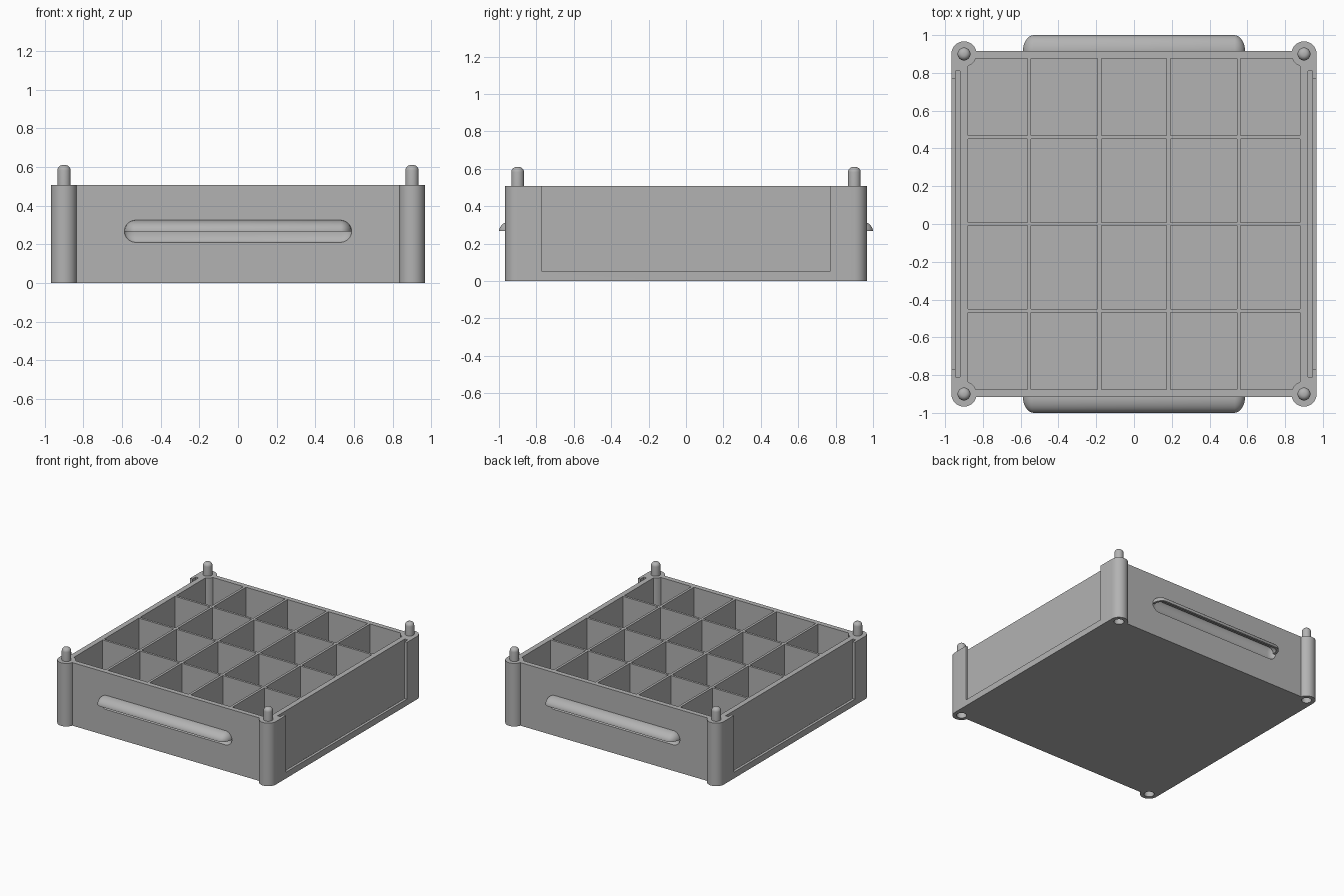
import bpy, bmesh, math
from mathutils import Matrix, Vector

HX, HY, TOP, POST = 0.967, 0.917, 0.508, 0.9
POST_R, PIN_R, GRIP_Z = 0.067, 0.034, 0.267
CORNERS = [(sx * POST, sy * POST) for sx in (-1, 1) for sy in (-1, 1)]

if "Cube" in bpy.data.objects:
    bpy.data.objects.remove(bpy.data.objects["Cube"], do_unlink=True)

grey = bpy.data.materials.new("plain grey")
grey.use_nodes = True
grey.diffuse_color = (0.45, 0.45, 0.45, 1)
grey.node_tree.nodes["Principled BSDF"].inputs["Base Color"].default_value = grey.diffuse_color


def make(name, bm):
    mesh = bpy.data.meshes.new(name)
    bmesh.ops.recalc_face_normals(bm, faces=bm.faces[:])
    bm.to_mesh(mesh)
    bm.free()
    mesh.materials.append(grey)
    obj = bpy.data.objects.new(name, mesh)
    bpy.context.collection.objects.link(obj)
    return obj


def add_box(bm, x0, x1, y0, y1, z0, z1):
    size = Matrix.Diagonal((x1 - x0, y1 - y0, z1 - z0, 1))
    centre = Matrix.Translation(((x0 + x1) / 2, (y0 + y1) / 2, (z0 + z1) / 2))
    bmesh.ops.create_cube(bm, size=1, matrix=centre @ size)


def add_cylinder(bm, x, y, r, z0, z1):
    bmesh.ops.create_cone(bm, cap_ends=True, segments=32, radius1=r, radius2=r, depth=z1 - z0,
                          matrix=Matrix.Translation((x, y, (z0 + z1) / 2)))


def add_capsule(bm, half, rx, ry, rz):
    """Ellipsoid stretched along x into a round-ended bar."""
    new = bmesh.ops.create_uvsphere(bm, u_segments=32, v_segments=17, radius=1,
                                    matrix=Matrix.Rotation(math.pi / 2, 4, 'Y'))["verts"]
    for v in new:
        shift = math.copysign(half - rx, v.co.x)
        v.co = Vector((v.co.x * rx + shift, v.co.y * ry, v.co.z * rz))


def keep_above(bm, point, normal):
    geom = bm.verts[:] + bm.edges[:] + bm.faces[:]
    cut = bmesh.ops.bisect_plane(bm, geom=geom, plane_co=point, plane_no=normal, clear_inner=True)
    edges = [e for e in cut["geom_cut"] if isinstance(e, bmesh.types.BMEdge)]
    bmesh.ops.edgeloop_fill(bm, edges=edges)


def boolean(target, bm, operation):
    tool = make("cutter", bm)
    tool.hide_render = True
    mod = target.modifiers.new("cut", 'BOOLEAN')
    mod.object, mod.operation, mod.solver = tool, operation, 'EXACT'
    bpy.context.view_layer.objects.active = target
    bpy.ops.object.modifier_apply(modifier=mod.name)
    bpy.data.objects.remove(tool, do_unlink=True)


def smooth(obj):
    bpy.ops.object.select_all(action='DESELECT')
    obj.select_set(True)
    bpy.context.view_layer.objects.active = obj
    bpy.ops.object.shade_smooth_by_angle(angle=math.radians(30))


# Crate block, its corners tucked inside the round posts
bm = bmesh.new()
outline = [(HX, -POST), (HX, POST), (POST, HY), (-POST, HY),
           (-HX, POST), (-HX, -POST), (-POST, -HY), (POST, -HY)]
base = bm.faces.new([bm.verts.new((x, y, 0)) for x, y in outline])
side = bmesh.ops.extrude_face_region(bm, geom=[base])["geom"]
bmesh.ops.translate(bm, vec=(0, 0, TOP), verts=[g for g in side if isinstance(g, bmesh.types.BMVert)])
crate = make("crate", bm)

# Twenty open cells, leaving thin dividers
xs = [-0.888, -0.554, -0.183, 0.183, 0.554, 0.888]
ys = [-0.886, -0.46, 0, 0.46, 0.886]
bm = bmesh.new()
for x0, x1 in zip(xs, xs[1:]):
    for y0, y1 in zip(ys, ys[1:]):
        add_box(bm, x0 + 0.01, x1 - 0.01, y0 + 0.009, y1 - 0.009, 0.04, 1)
boolean(crate, bm, 'DIFFERENCE')

# Corner posts with stacking sockets underneath
bm = bmesh.new()
for x, y in CORNERS:
    add_cylinder(bm, x, y, POST_R, 0, TOP)
boolean(crate, bm, 'UNION')
bm = bmesh.new()
for x, y in CORNERS:
    add_cylinder(bm, x, y, PIN_R + 0.003, -0.1, 0.11)
boolean(crate, bm, 'DIFFERENCE')

# Side slide-in slots: an open window in front of a wider groove
for half, bottom, inner, outer in ((0.81, 0.03, 0.92, 0.945), (0.77, 0.05, 0.93, 1.1)):
    bm = bmesh.new()
    for s in (-1, 1):
        x0, x1 = sorted((s * inner, s * outer))
        add_box(bm, x0, x1, -half, half, bottom, 1)
    boolean(crate, bm, 'DIFFERENCE')

# Finger scoops in the front and back walls
bm = bmesh.new()
for s in (-1, 1):
    part = bmesh.new()
    add_capsule(part, 0.588, 0.06, 0.03, 0.057)
    bmesh.ops.translate(part, vec=(0, s * HY, GRIP_Z), verts=part.verts[:])
    temp = bpy.data.meshes.new("scoop")
    part.to_mesh(temp)
    part.free()
    bm.from_mesh(temp)
    bpy.data.meshes.remove(temp)
boolean(crate, bm, 'DIFFERENCE')
smooth(crate)

# Hooded grips: hollow upper half of a round-ended bar
for name, s in (("front_grip", -1), ("back_grip", 1)):
    bm = bmesh.new()
    add_capsule(bm, 0.588, 0.06, 0.083, 0.058)
    keep_above(bm, (0, 0, 0), (0, 0, 1))
    keep_above(bm, (0, -s * 0.004, 0), (0, s, 0))
    grip = make(name, bm)
    bm = bmesh.new()
    add_capsule(bm, 0.57, 0.05, 0.065, 0.042)
    boolean(grip, bm, 'DIFFERENCE')
    grip.location = (0, s * HY, GRIP_Z)
    smooth(grip)

# Round-tipped stacking pins
for i, (x, y) in enumerate(CORNERS):
    bm = bmesh.new()
    add_cylinder(bm, x, y, PIN_R, TOP - 0.02, 0.61)
    rim = [e for e in bm.edges if all(v.co.z > 0.6 for v in e.verts)]
    bmesh.ops.bevel(bm, geom=rim, offset=0.028, segments=6, profile=0.5, affect='EDGES')
    smooth(make(f"stacking_pin_{i + 1}", bm))
